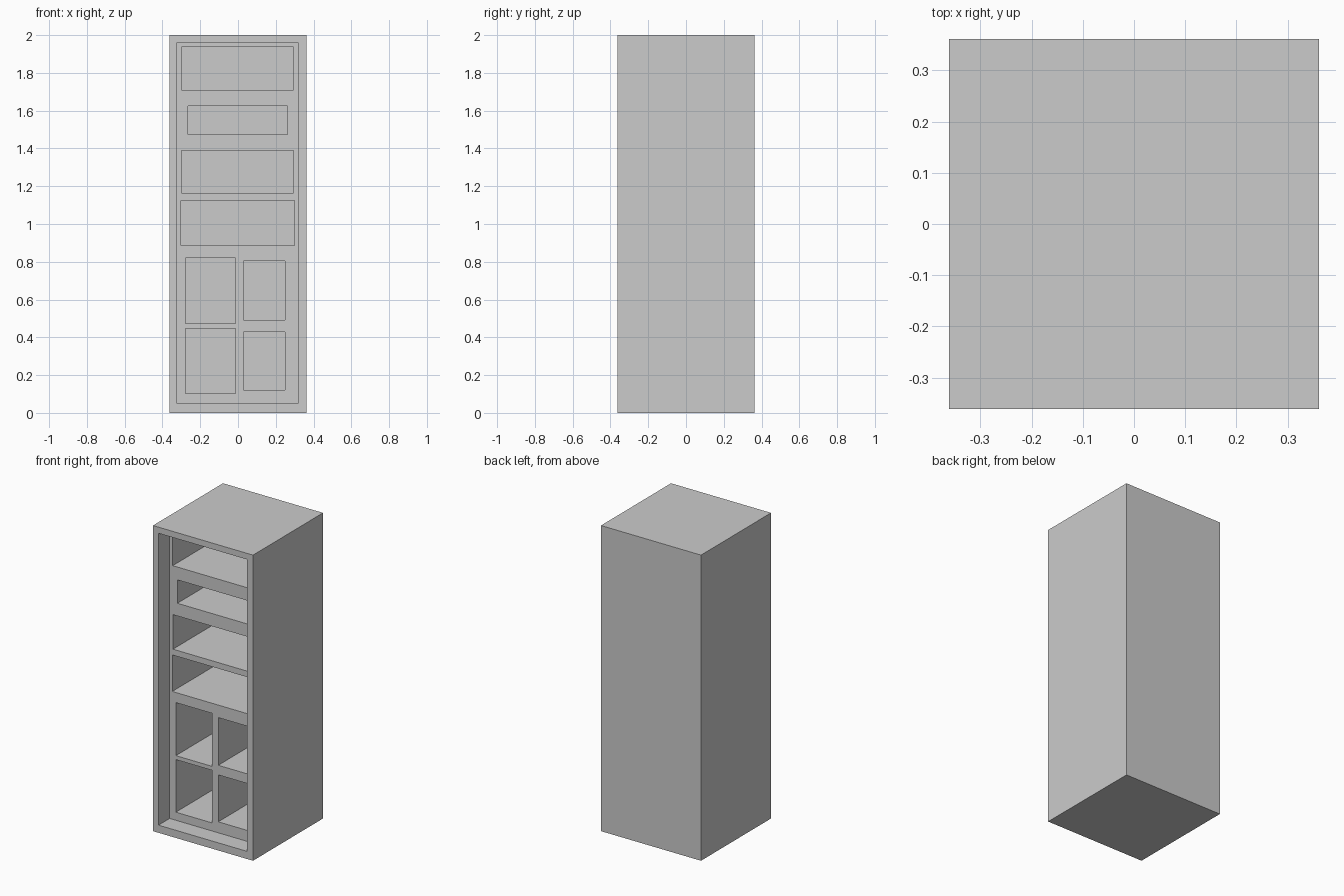
import bpy

if "Cube" in bpy.data.objects:
    bpy.data.objects.remove(bpy.data.objects["Cube"])

HALF, HEIGHT = 0.362, 2.0
PANEL_Y = -0.247   # recessed front panel
BACK_Y = 0.24      # back wall of the compartments


def box(name, x0, x1, y0, y1, z0, z1):
    bpy.ops.mesh.primitive_cube_add(size=1)
    ob = bpy.context.object
    ob.name = name
    ob.location = ((x0 + x1) / 2, (y0 + y1) / 2, (z0 + z1) / 2)
    ob.scale = (x1 - x0, y1 - y0, z1 - z0)
    bpy.ops.object.transform_apply(location=True, rotation=True, scale=True)
    return ob


def carve(target, name, x0, x1, y0, y1, z0, z1):
    """Cut a box-shaped recess and remove the cutter."""
    cutter = box(name, x0, x1, y0, y1, z0, z1)
    cutter.hide_render = True
    mod = target.modifiers.new(name, 'BOOLEAN')
    mod.operation = 'DIFFERENCE'
    mod.solver = 'EXACT'
    mod.object = cutter
    bpy.context.view_layer.objects.active = target
    bpy.ops.object.modifier_apply(modifier=mod.name)
    bpy.data.objects.remove(cutter, do_unlink=True)


# cabinet body
cabinet = box("cabinet_body", -HALF, HALF, -HALF, HALF, 0, HEIGHT)

# recessed panel behind the outer rim
carve(cabinet, "panel_recess", -0.322, 0.318, -0.6, PANEL_Y, 0.05, 1.96)

# four wide shelves, then four pigeonholes: x0, x1, z0, z1
compartments = [
    (-0.300, 0.293, 1.710, 1.937),
    (-0.266, 0.261, 1.473, 1.626),
    (-0.298, 0.293, 1.164, 1.390),
    (-0.303, 0.298, 0.886, 1.125),
    (-0.277, -0.014, 0.473, 0.820),
    (0.030, 0.250, 0.492, 0.804),
    (-0.277, -0.014, 0.103, 0.447),
    (0.030, 0.250, 0.122, 0.429),
]
for i, (x0, x1, z0, z1) in enumerate(compartments):
    carve(cabinet, f"compartment_{i}", x0, x1, PANEL_Y - 0.05, BACK_Y, z0, z1)

# smooth shading with crisp edges
bpy.ops.object.select_all(action='DESELECT')
cabinet.select_set(True)
bpy.context.view_layer.objects.active = cabinet
bpy.ops.object.shade_smooth_by_angle()
